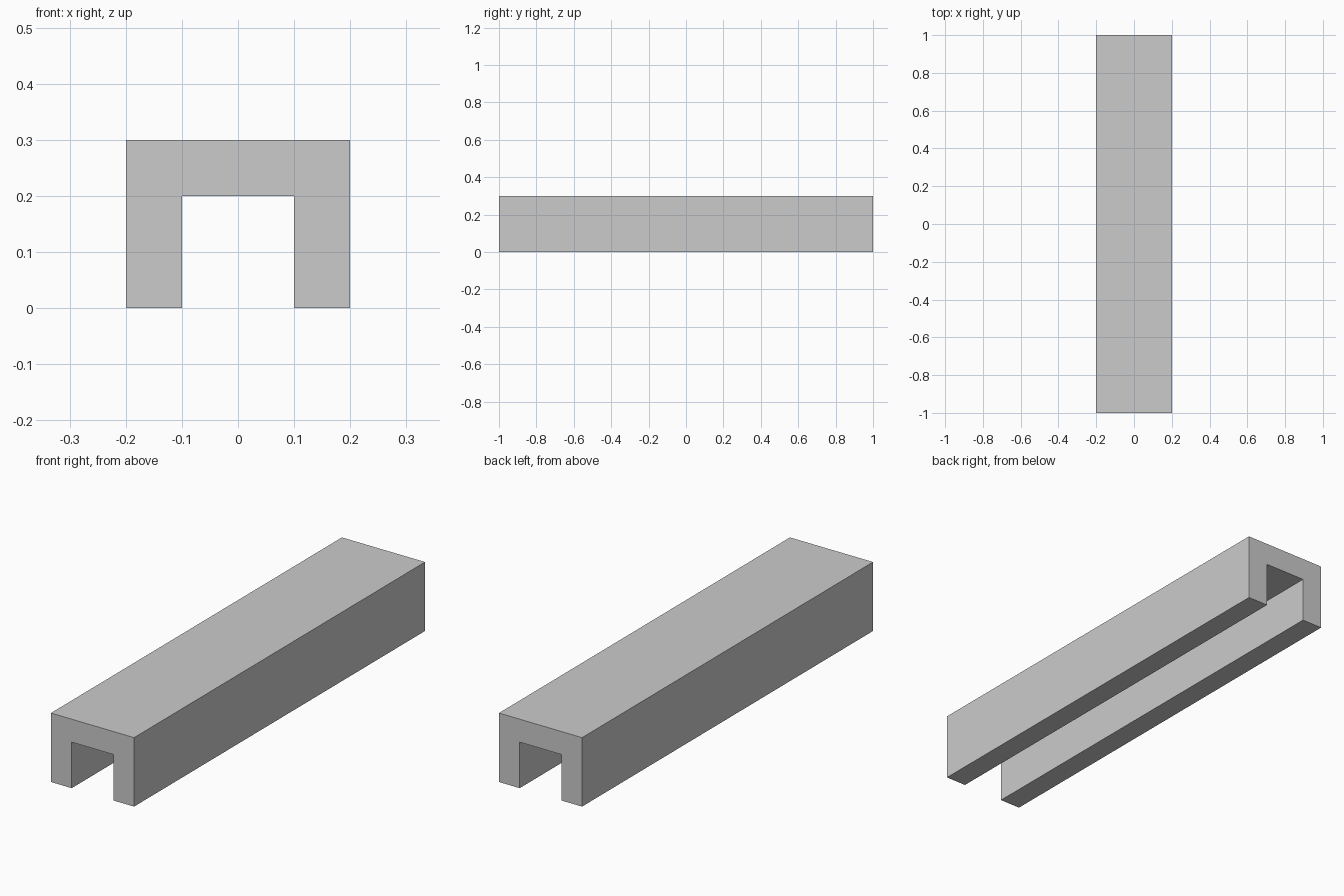
import bpy
import bmesh

if "Cube" in bpy.data.objects:
    bpy.data.objects.remove(bpy.data.objects["Cube"])

LENGTH = 2.0

# U-channel cross-section in (x, z), opening downward
half = [(0.1, 0.0), (0.2, 0.0), (0.2, 0.3)]
inner = [(0.1, 0.2)]
profile = half + [(-x, z) for x, z in reversed(half)] + [(-x, z) for x, z in inner] + inner

# Extrude the section along y
bm = bmesh.new()
section = bm.faces.new([bm.verts.new((x, -LENGTH / 2, z)) for x, z in profile])
result = bmesh.ops.extrude_face_region(bm, geom=[section], use_keep_orig=True)
moved = [v for v in result["geom"] if isinstance(v, bmesh.types.BMVert)]
bmesh.ops.translate(bm, verts=moved, vec=(0, LENGTH, 0))
bmesh.ops.recalc_face_normals(bm, faces=bm.faces)

mesh = bpy.data.meshes.new("channel_beam")
bm.to_mesh(mesh)
bm.free()
beam = bpy.data.objects.new("channel_beam", mesh)
bpy.context.collection.objects.link(beam)
